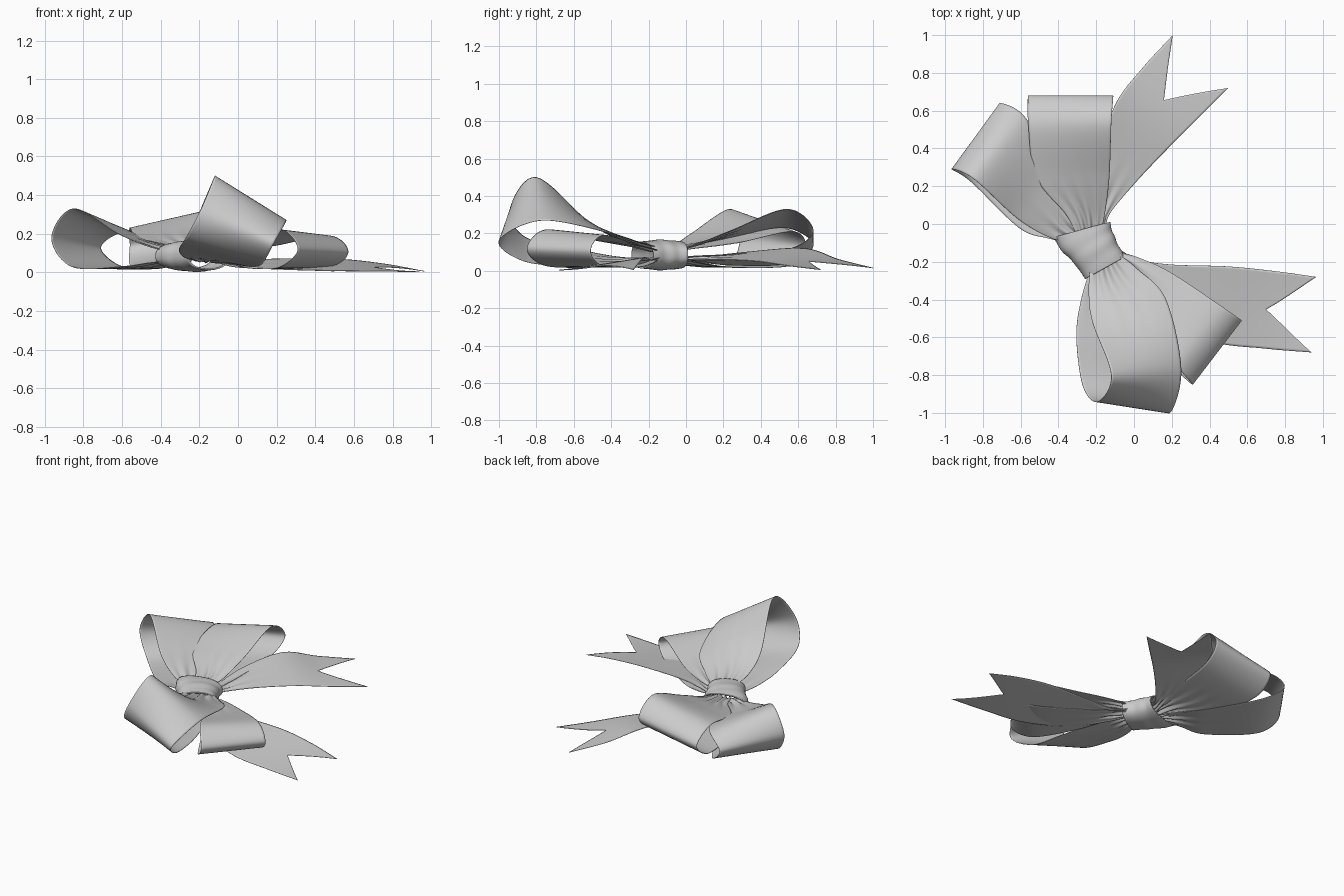
import bpy, math
from mathutils import Vector

KNOT = Vector((-0.21, -0.13, 0.09))


def spline(pts, t):
    """Catmull-Rom point at t in 0..1 along pts."""
    p = [Vector(q) for q in pts]
    p = [2 * p[0] - p[1]] + p + [2 * p[-1] - p[-2]]
    s = min(t, 0.99999) * (len(pts) - 1)
    i = int(s)
    f = s - i
    a, b, c, d = p[i:i + 4]
    return 0.5 * (2 * b + (c - a) * f + (2 * a - 5 * b + 4 * c - d) * f ** 2
                  + (3 * b - a - 3 * c + d) * f ** 3)


def grid_object(name, rows, closed=False, thickness=0.003):
    n = len(rows[0])
    faces = []
    for i in range(len(rows) - 1):
        for j in range(n if closed else n - 1):
            k = (j + 1) % n
            faces.append((i * n + j, i * n + k, (i + 1) * n + k, (i + 1) * n + j))
    me = bpy.data.meshes.new(name)
    me.from_pydata([v for r in rows for v in r], [], faces)
    me.shade_smooth()
    ob = bpy.data.objects.new(name, me)
    bpy.context.collection.objects.link(ob)
    mod = ob.modifiers.new("thickness", 'SOLIDIFY')
    mod.thickness = thickness
    mod.offset = 0
    return ob


def ribbon(name, left, right, notch=0.0, pleats=3, nu=72, nv=32):
    """Band between two edge paths, pleated near the knot, optional fishtail end."""
    rows = []
    for i in range(nu + 1):
        row = []
        for j in range(nv + 1):
            v = j / nv
            t = i / nu * (1 - notch * (1 - abs(2 * v - 1)))
            p = spline(left, t).lerp(spline(right, t), v)
            d = (p.xy - KNOT.xy).length
            fade = math.exp(-(d / 0.25) ** 2)
            p.z += 0.014 * fade * math.sin(2 * math.pi * pleats * v) * math.sin(math.pi * v)
            p.z = max(p.z, 0.003)
            row.append(p)
        rows.append(row)
    return grid_object(name, rows)


# Loops: edges run out over the top, round the end and back underneath
ribbon("loop_upper_left",
       [(-.33, -.10, .11), (-.45, -.07, .13), (-.62, .03, .20), (-.85, .24, .33), (-.965, .29, .18),
        (-.86, .22, .03), (-.61, -.02, .03), (-.46, -.075, .05), (-.33, -.10, .06)],
       [(-.25, -.04, .11), (-.31, .05, .12), (-.41, .28, .15), (-.58, .57, .21), (-.71, .64, .13),
        (-.60, .57, .03), (-.41, .25, .02), (-.31, .05, .05), (-.25, -.04, .06)])
ribbon("loop_upper_right",
       [(-.30, -.07, .12), (-.36, .05, .14), (-.52, .25, .18), (-.56, .53, .23), (-.56, .68, .14),
        (-.56, .55, .04), (-.50, .25, .03), (-.36, .05, .05), (-.30, -.07, .06)],
       [(-.18, -.05, .12), (-.155, .05, .14), (-.13, .25, .22), (-.12, .54, .33), (-.11, .68, .22),
        (-.13, .56, .12), (-.15, .25, .09), (-.17, .05, .08), (-.18, -.05, .07)], pleats=4)
ribbon("loop_lower_left",
       [(-.23, -.20, .13), (-.24, -.36, .17), (-.22, -.52, .26), (-.12, -.80, .50), (-.19, -.94, .33),
        (-.27, -.86, .18), (-.305, -.60, .12), (-.28, -.40, .08), (-.22, -.20, .06)],
       [(-.08, -.16, .13), (.02, -.24, .15), (.17, -.40, .20), (.25, -.77, .27), (.19, -1.0, .16),
        (.13, -.86, .05), (.08, -.60, .03), (0, -.35, .04), (-.10, -.20, .06)], pleats=4)
ribbon("loop_lower_right",
       [(-.15, -.20, .11), (-.05, -.30, .13), (.10, -.52, .17), (.23, -.75, .22), (.31, -.85, .12),
        (.22, -.76, .03), (.08, -.52, .02), (-.03, -.32, .04), (-.13, -.20, .06)],
       [(-.07, -.15, .11), (.03, -.18, .12), (.20, -.26, .14), (.47, -.44, .19), (.57, -.51, .11),
        (.48, -.45, .03), (.20, -.26, .02), (.03, -.18, .04), (-.07, -.15, .06)])

# Fishtail ends
ribbon("tail_upper",
       [(-.25, -.08, .07), (-.22, .04, .07), (-.20, .32, .10), (-.10, .63, .12), (.04, .82, .06), (.205, 1.0, .015)],
       [(-.15, -.05, .07), (-.13, .05, .06), (0, .21, .06), (.17, .39, .05), (.34, .56, .025), (.50, .72, .006)],
       notch=0.24)
ribbon("tail_lower",
       [(-.13, -.20, .06), (-.03, -.30, .03), (.12, -.48, .02), (.40, -.62, .01), (.70, -.66, .006), (.94, -.68, .004)],
       [(-.07, -.14, .07), (.03, -.19, .06), (.20, -.215, .07), (.50, -.225, .07), (.75, -.25, .045), (.965, -.28, .006)],
       notch=0.22)

# Knot: wrinkled band wrapped around the gathered ribbons
left_side = [(-.425, -.07, .085), (-.37, -.15, .085), (-.31, -.21, .085), (-.255, -.29, .085)]
right_side = [(-.13, .01, .085), (-.115, -.05, .085), (-.085, -.115, .085), (-.05, -.175, .085)]
rings = []
for i in range(41):
    u = i / 40
    a, b = spline(left_side, u), spline(right_side, u)
    ring = []
    for k in range(64):
        t = 2 * math.pi * k / 64
        c, s = math.cos(t), math.sin(t)
        c = math.copysign(abs(c) ** 0.85, c)
        s = math.copysign(abs(s) ** 0.85, s)
        fold = 1 + 0.02 * math.sin(14 * u + 2 * math.cos(t)) * math.sin(math.pi * u)
        half = 0.068 + 0.009 * math.sin(math.pi * u)
        p = (a + b) / 2 + (b - a) / 2 * c * fold
        p.z += half * s * fold
        ring.append(p)
    rings.append(ring)
grid_object("knot", rings, closed=True, thickness=0.008)
